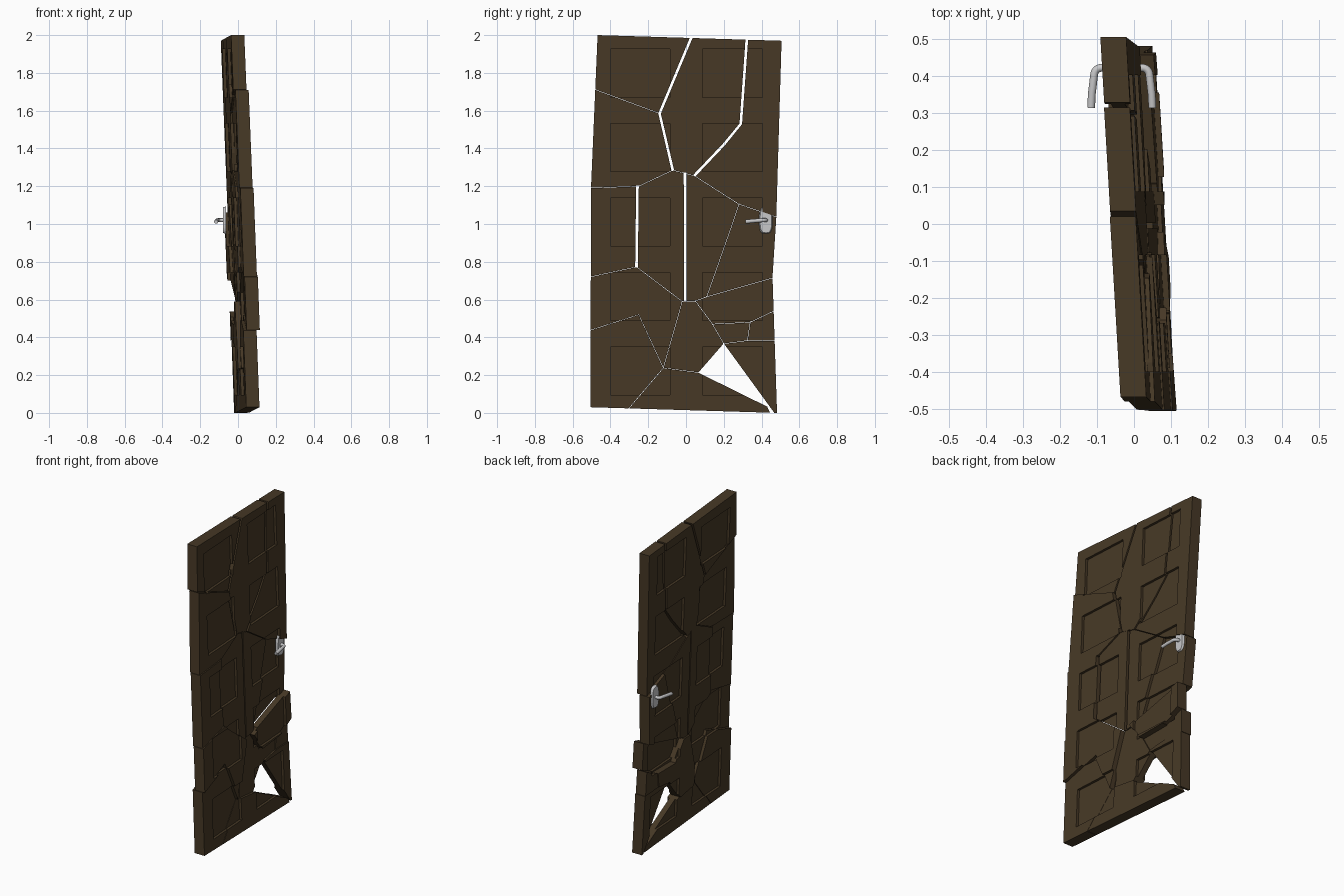
import bpy, bmesh, math
from mathutils import Vector

if "Cube" in bpy.data.objects:
    bpy.data.objects.remove(bpy.data.objects["Cube"])

T = 0.07          # slab thickness
RECESS = 0.016    # panel depth on each face


def material(name, rgb):
    m = bpy.data.materials.new(name)
    m.diffuse_color = (*rgb, 1)
    m.use_nodes = True
    m.node_tree.nodes["Principled BSDF"].inputs["Base Color"].default_value = m.diffuse_color
    return m


wood = material("dark_brown_wood", (0.062, 0.040, 0.019))
metal = material("light_grey_metal", (0.58, 0.58, 0.59))


def add_object(name, bm, mat):
    bmesh.ops.recalc_face_normals(bm, faces=bm.faces[:])
    me = bpy.data.meshes.new(name)
    bm.to_mesh(me)
    bm.free()
    me.materials.append(mat)
    ob = bpy.data.objects.new(name, me)
    bpy.context.collection.objects.link(ob)
    return ob


def prism(bm, outline, x0, x1):
    """Extrude a (y, z) outline along x."""
    f = bm.faces.new([bm.verts.new((x0, y, z)) for y, z in outline])
    ext = bmesh.ops.extrude_face_region(bm, geom=[f])
    vs = [g for g in ext["geom"] if isinstance(g, bmesh.types.BMVert)]
    bmesh.ops.translate(bm, vec=(x1 - x0, 0, 0), verts=vs)


def subtract(ob, bm):
    """Cut the given solid out of an object and drop the cutter."""
    cutter = add_object("cutter", bm, wood)
    cutter.hide_render = True
    mod = ob.modifiers.new("cut", "BOOLEAN")
    mod.operation = "DIFFERENCE"
    mod.solver = "EXACT"
    mod.object = cutter
    bpy.context.view_layer.update()
    dg = bpy.context.evaluated_depsgraph_get()
    me = bpy.data.meshes.new_from_object(ob.evaluated_get(dg))
    ob.modifiers.clear()
    ob.data = me
    bpy.data.objects.remove(cutter)


def strip(path, width):
    """Thin outline that follows a crack, slightly overrunning both ends."""
    p = [Vector(q) for q in path]
    p[0] += (p[0] - p[1]).normalized() * 0.003
    p[-1] += (p[-1] - p[-2]).normalized() * 0.003
    left, right = [], []
    for i, q in enumerate(p):
        t = (p[min(i + 1, len(p) - 1)] - p[max(i - 1, 0)]).normalized()
        n = Vector((-t.y, t.x)) * width / 2
        left.append(q + n)
        right.append(q - n)
    return left + right[::-1]


# Door slab
bm = bmesh.new()
prism(bm, [(-0.468, 2.0), (0.506, 1.97), (0.478, 1.035), (0.458, 0.72),
           (0.482, 0.0), (-0.506, 0.03), (-0.503, 1.19)], -T / 2, T / 2)
door = add_object("door", bm, wood)

# Panel recesses: two columns, five rows, both faces
bm = bmesh.new()
for y0 in (-0.4, 0.088):
    for row in range(5):
        y1, z0 = y0 + 0.316, 0.095 + row * 0.394
        z1 = z0 + 0.255
        rect = [(y0, z0), (y1, z0), (y1, z1), (y0, z1)]
        prism(bm, rect, T / 2 - RECESS, T)
        prism(bm, rect, -T, -T / 2 + RECESS)
subtract(door, bm)

# Missing triangle at the foot of the door
bm = bmesh.new()
prism(bm, [(0.2, 0.368), (0.065, 0.213), (0.43, 0.033), (0.45, -0.01), (0.475, -0.01)], -T, T)
subtract(door, bm)

# Junctions shared by several cracks
HUB, LOW, FORK, SIDE, FOOT = (-0.07, 1.285), (-0.02, 0.59), (0.11, 0.615), (0.28, 1.105), (0.2, 0.366)
KNEE, EDGE, CHIP, BEND = (-0.12, 0.238), (-0.262, 0.773), (0.34, 0.48), (-0.14, 1.585)
open_cracks = [
    [(0.042, 2.02), BEND, HUB],
    [(0.325, 2.02), (0.29, 1.53), (0.2, 1.42), (0.045, 1.257)],
    [(-0.005, 1.27), (-0.004, 0.592)],
    [(-0.257, 1.2), EDGE],
]
tight_cracks = [
    [(-0.53, 1.19), (-0.25, 1.2), HUB, (0.045, 1.255), SIDE, (0.53, 1.02)],
    [(-0.53, 0.715), EDGE, LOW, (0.05, 0.592), FORK, (0.53, 0.735)],
    [SIDE, (0.24, 0.985), FORK],
    [LOW, KNEE, (-0.34, -0.02)],
    [(-0.53, 0.43), (-0.25, 0.52), KNEE, (0.07, 0.213)],
    [(0.05, 0.592), (0.14, 0.47), FOOT],
    [(0.14, 0.47), CHIP, (0.53, 0.57)],
    [CHIP, (0.325, 0.383)],
    [FOOT, (0.325, 0.383), (0.53, 0.38)],
    [(-0.53, 1.73), BEND],
]
for cracks, width in ((open_cracks, 0.014), (tight_cracks, 0.0025)):
    for path in cracks:
        bm = bmesh.new()
        prism(bm, strip(path, width), -T, T)
        subtract(door, bm)


def lean(y, z):
    """The whole door leans back and is turned slightly."""
    return 0.043 - 0.038 * z - 0.06 * y


def shard_offset(y, z):
    """Shards along the hinge side and below the lock are pushed out."""
    if y > 0.2 and 0.5 < z < 0.65:
        return 0.03
    if y > 0.2 and 0.65 < z < 1.05:
        return -0.012
    if y < -0.15 and 0.4 < z < 1.6:
        return 0.024 - 0.01 * (z - 0.5)
    return 0.007 * math.sin(9 * z + 4 * y)


# Separate the broken pieces and shift each one
src = bmesh.new()
src.from_mesh(door.data)
src.verts.ensure_lookup_table()
seen, islands = set(), []
for v in src.verts:
    if v.index in seen:
        continue
    stack, isl = [v], set()
    while stack:
        a = stack.pop()
        if a.index in isl:
            continue
        isl.add(a.index)
        stack += [e.other_vert(a) for e in a.link_edges]
    seen |= isl
    islands.append(isl)
for isl in islands:
    bm = src.copy()
    bmesh.ops.delete(bm, geom=[v for v in bm.verts if v.index not in isl], context="VERTS")
    ys = [v.co.y for v in bm.verts]
    zs = [v.co.z for v in bm.verts]
    if max(zs) - min(zs) < 0.03:      # crumbs
        bm.free()
        continue
    cy, cz = (min(ys) + max(ys)) / 2, (min(zs) + max(zs)) / 2
    off = shard_offset(cy, cz)
    for v in bm.verts:
        v.co.x += lean(v.co.y, v.co.z) + off
    level = ("bottom", "lower", "middle", "upper", "top")[min(4, int(cz / 0.4))]
    add_object(level + ("_left" if cy < 0 else "_right") + "_shard", bm, wood)
src.free()
bpy.data.objects.remove(door)

# Door handles, one on each face
HY, HZ = 0.423, 1.02
HX = lean(HY, HZ) - 0.012


def handle(side, label):
    # back plate: rounded tall outline with a tapered rim
    pts = []
    for i in range(24):
        c, s = math.cos(math.pi * i / 12), math.sin(math.pi * i / 12)
        pts.append((HY + 0.036 * math.copysign(abs(c) ** 0.6, c),
                    HZ + 0.074 * math.copysign(abs(s) ** 0.7, s)))
    bm = bmesh.new()
    x0 = HX + side * (T / 2 - 0.004)
    prism(bm, pts, x0, HX + side * (T / 2 + 0.012))
    for v in bm.verts:
        if abs(v.co.x - x0) > 0.01:
            v.co.y = HY + (v.co.y - HY) * 0.85
            v.co.z = HZ + (v.co.z - HZ) * 0.9
    add_object(label + "_handle_plate", bm, metal)

    # lever: tube along a bent path
    out = 0.075
    path = [(T / 2, 0, 0), (out - 0.02, 0, 0)]
    for i in range(1, 7):
        a = math.pi * i / 12
        path.append((out - 0.02 + 0.02 * math.sin(a), -0.02 * (1 - math.cos(a)), 0))
    path += [(out + 0.006, -0.07, -0.004), (out + 0.008, -0.108, -0.008)]
    P = [Vector((HX + side * a, HY + b, HZ + c)) for a, b, c in path]
    bm = bmesh.new()
    rings = []
    for i, p in enumerate(P):
        t = (P[min(i + 1, len(P) - 1)] - P[max(i - 1, 0)]).normalized()
        u = t.cross(Vector((0, 0, 1))).normalized()
        w = u.cross(t)
        rings.append([bm.verts.new(p + 0.0105 * (u * math.cos(k * math.pi / 6)
                                                 + w * math.sin(k * math.pi / 6)))
                      for k in range(12)])
    for r, q in zip(rings, rings[1:]):
        for k in range(12):
            bm.faces.new((r[k], r[(k + 1) % 12], q[(k + 1) % 12], q[k]))
    bm.faces.new(rings[0])
    bm.faces.new(rings[-1])
    lever = add_object(label + "_handle_lever", bm, metal)
    bpy.ops.object.select_all(action="DESELECT")
    lever.select_set(True)
    bpy.context.view_layer.objects.active = lever
    bpy.ops.object.shade_smooth_by_angle(angle=math.radians(40))


handle(-1, "inner")
handle(1, "outer")
